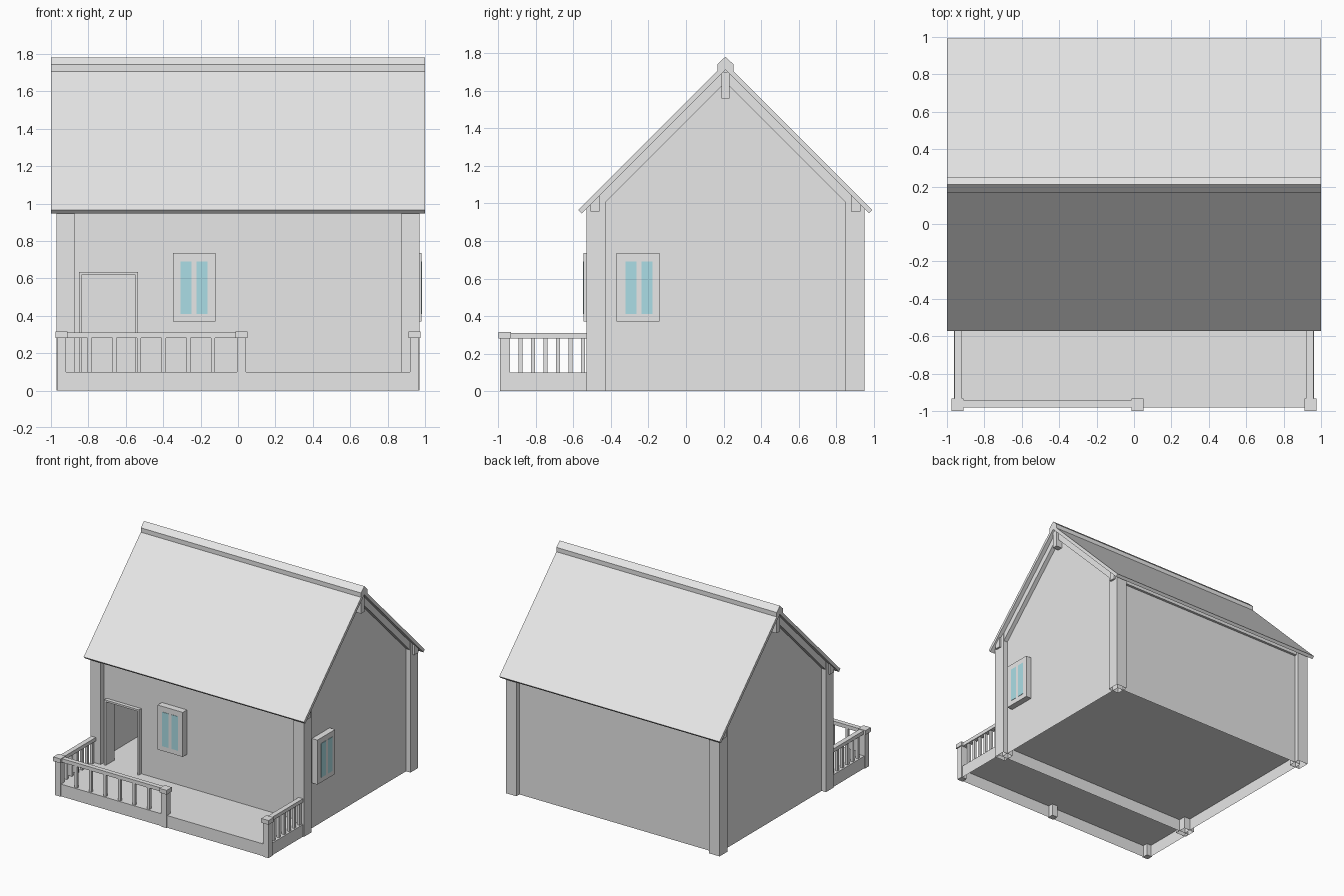
import bpy, bmesh

if "Cube" in bpy.data.objects:
    bpy.data.objects.remove(bpy.data.objects["Cube"])


def material(name, rgb):
    m = bpy.data.materials.new(name)
    m.diffuse_color = (*rgb, 1)
    m.use_nodes = True
    m.node_tree.nodes["Principled BSDF"].inputs["Base Color"].default_value = m.diffuse_color
    return m


PLASTER = material("pale_grey", (0.8, 0.8, 0.8))
GLASS = material("pale_blue_glass", (0.41, 0.73, 0.79))
MID = 0.21      # y of the roof ridge
APEX = 1.748    # top of the roof slabs
UNDER = 1.712   # apex of the roof underside


def finish(name, bm, mat):
    me = bpy.data.meshes.new(name)
    bm.to_mesh(me)
    bm.free()
    me.materials.append(mat)
    ob = bpy.data.objects.new(name, me)
    bpy.context.collection.objects.link(ob)
    return ob


def prism(name, pts, x0, x1, open_bottom=False, mat=PLASTER):
    """Extrude a (y, z) profile along x."""
    bm = bmesh.new()
    face = bm.faces.new([bm.verts.new((x0, y, z)) for y, z in pts])
    ext = bmesh.ops.extrude_face_region(bm, geom=[face])
    for v in ext["geom"]:
        if isinstance(v, bmesh.types.BMVert):
            v.co.x = x1
    bmesh.ops.recalc_face_normals(bm, faces=bm.faces[:])
    if open_bottom:
        low = [f for f in bm.faces if all(v.co.z < 1e-5 for v in f.verts)]
        bmesh.ops.delete(bm, geom=low, context='FACES')
    return finish(name, bm, mat)


def box(name, x0, x1, y0, y1, z0, z1, open_bottom=False, mat=PLASTER):
    return prism(name, [(y0, z0), (y1, z0), (y1, z1), (y0, z1)], x0, x1, open_bottom, mat)


def sheet(name, pts):
    bm = bmesh.new()
    bm.faces.new([bm.verts.new(p) for p in pts])
    return finish(name, bm, PLASTER)


def mirrored(pts):
    """Mirror (y, z) points to the other side of the ridge."""
    return [(2 * MID - y, z) for y, z in reversed(pts)]


def under(y):
    return UNDER - abs(y - MID)


# Walls: thin sheets, open underneath
WX, WF, WB = 0.93, -0.49, 0.91
for side, x in (("left", -WX), ("right", WX)):
    pts = [(WF, 0), (WB, 0), (WB, under(WB)), (MID, UNDER), (WF, under(WF))]
    if x < 0:
        pts.reverse()
    sheet(side + "_wall", [(x, y, z) for y, z in pts])
sheet("back_wall", [(x, WB, z) for x, z in
                    [(WX, 0), (-WX, 0), (-WX, under(WB)), (WX, under(WB))]])
D0, D1, DZ = -0.85, -0.535, 0.635
sheet("front_wall", [(x, WF, z) for x, z in
                     [(-WX, 0.1), (D0, 0.1), (D0, DZ), (D1, DZ), (D1, 0.1),
                      (WX, 0.1), (WX, under(WF)), (-WX, under(WF))]])
sheet("house_floor", [(-WX, WF, 0.1), (WX, WF, 0.1), (WX, WB, 0.1), (-WX, WB, 0.1)])

# Door frame
J = 0.015
box("door_jamb_left", D0, D0 + J, -0.52, -0.41, 0.1, DZ)
box("door_jamb_right", D1 - J, D1, -0.52, -0.41, 0.1, DZ)
box("door_lintel", D0 + J, D1 - J, -0.52, -0.41, DZ - J, DZ)

# Roof and ridge cap
EF = -0.573
EB = 2 * MID - EF
top_z = APEX - (MID - EF)
prism("roof", [(EF, top_z), (EF + 0.018, top_z - 0.018), (MID, UNDER),
               (EB - 0.018, top_z - 0.018), (EB, top_z), (MID, APEX)], -1, 1)
prism("ridge_cap", [(MID - 0.042, 1.705), (MID, 1.74), (MID + 0.042, 1.705),
                    (MID + 0.042, 1.742), (MID, 1.782), (MID - 0.042, 1.742)], -1, 1)

# Beams along the house
box("ridge_beam", -0.985, 0.985, MID - 0.022, MID + 0.022, 1.56, 1.70)
beam = [(-0.51, 0.957), (-0.46, 0.957), (-0.46, under(-0.46)), (-0.51, under(-0.51))]
prism("front_eave_beam", beam, -0.985, 0.985)
prism("back_eave_beam", mirrored(beam), -0.985, 0.985)

# Corner posts and gable rafters
post = [(-0.53, 0), (-0.43, 0), (-0.43, under(-0.43)), (-0.53, under(-0.53))]
r = 0.067
rafter = [(-0.43, under(-0.43) - r), (MID, UNDER - r), (2 * MID + 0.43, under(-0.43) - r),
          (2 * MID + 0.43, under(-0.43)), (MID, UNDER), (-0.43, under(-0.43))]
for side, s in (("left", -1), ("right", 1)):
    prism(side + "_front_post", post, s * 0.875, s * 0.97, True)
    prism(side + "_back_post", mirrored(post), s * 0.875, s * 0.97, True)
    prism(side + "_rafter", rafter, s * 0.925, s * 0.965)

# Windows: frame plus two thin panes
WZ0, WZ1 = 0.37, 0.735
box("front_window_frame", -0.348, -0.12, -0.545, WF, WZ0, WZ1)
box("right_window_frame", WX, 0.98, -0.37, -0.14, WZ0, WZ1)
for i, c in enumerate((-0.043, 0.043)):
    a, b = c - 0.029, c + 0.029
    box(f"front_window_pane_{i}", -0.235 + a, -0.235 + b, -0.548, -0.544,
        0.41, 0.69, mat=GLASS)
    box(f"right_window_pane_{i}", 0.979, 0.983, -0.25 + a, -0.25 + b,
        0.41, 0.69, mat=GLASS)

# Porch deck, open underneath
box("porch_deck", -0.962, 0.962, -0.982, WF, 0, 0.1, True)

# Railing posts with caps
for name, c in (("left", -0.944), ("middle", 0.019), ("right", 0.944)):
    box(name + "_rail_post", c - 0.025, c + 0.025, -0.99, -0.938, 0, 0.28)
    box(name + "_rail_cap", c - 0.033, c + 0.033, -1.0, -0.932, 0.28, 0.315)

# Handrails and balusters
box("front_handrail", -0.915, -0.01, -0.98, -0.942, 0.28, 0.31)
for i in range(6):
    x = -0.793 + 0.132 * i
    box(f"front_baluster_{i}", x - 0.011, x + 0.011, -0.972, -0.95, 0.1, 0.28)
for side, s in (("left", -1), ("right", 1)):
    box(side + "_handrail", s * 0.92, s * 0.96, -0.935, -0.53, 0.28, 0.31)
    for i in range(6):
        y = -0.882 + 0.0667 * i
        box(f"{side}_baluster_{i}", s * 0.929, s * 0.951, y - 0.011, y + 0.011, 0.1, 0.28)
